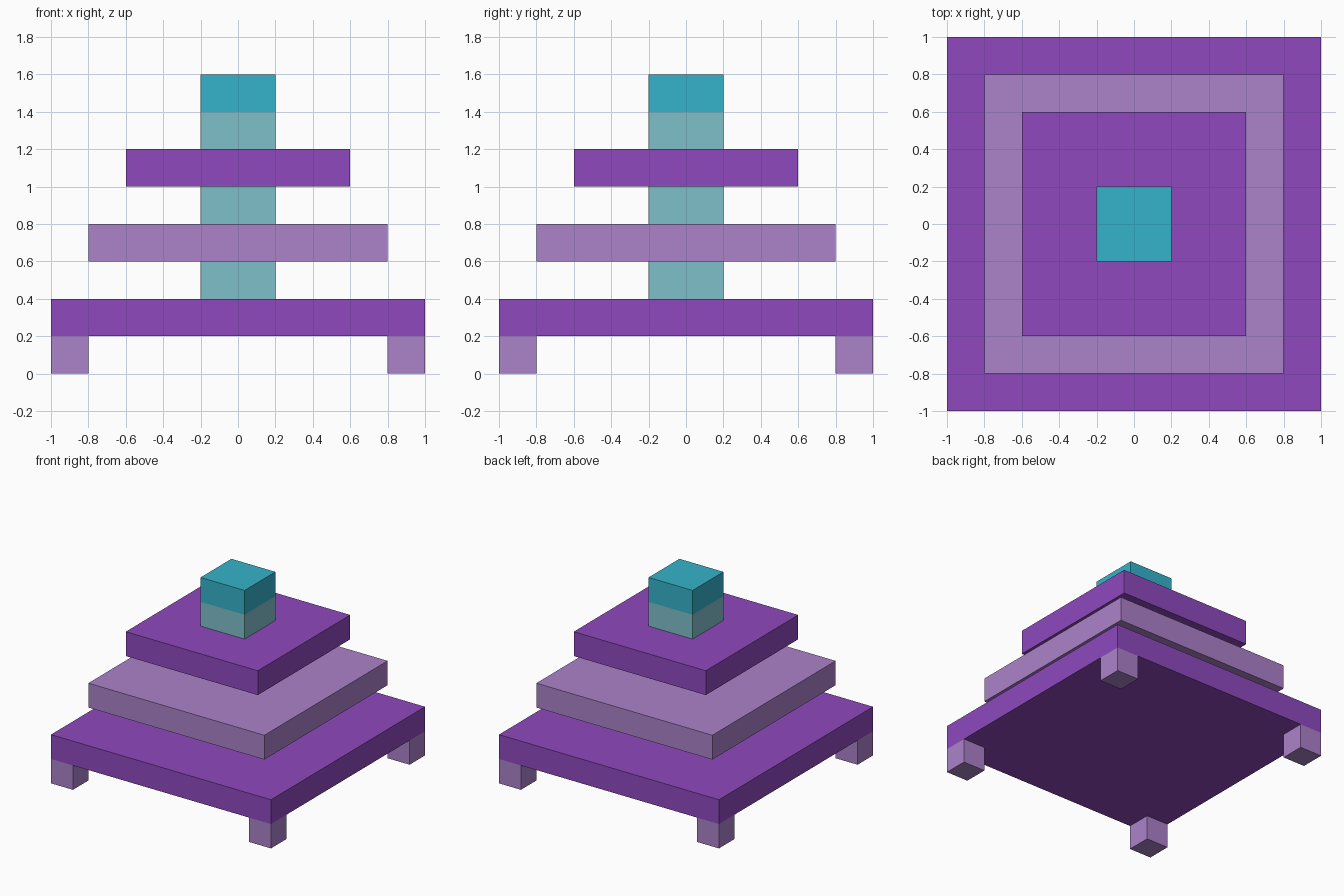
import bpy

if "Cube" in bpy.data.objects:
    bpy.data.objects.remove(bpy.data.objects["Cube"])


def material(name, rgb):
    """Flat colour from 0-255 display values, converted to linear."""
    mat = bpy.data.materials.new(name)
    lin = [(c / 255 / 12.92) if c < 11 else ((c / 255 + 0.055) / 1.055) ** 2.4 for c in rgb]
    mat.diffuse_color = (*lin, 1.0)
    mat.use_nodes = True
    mat.node_tree.nodes["Principled BSDF"].inputs["Base Color"].default_value = mat.diffuse_color
    return mat


def box(name, half, z0, z1, mat, x=0.0, y=0.0):
    """Square block of the given half width between two heights."""
    bpy.ops.mesh.primitive_cube_add(size=1, location=(x, y, (z0 + z1) / 2))
    obj = bpy.context.object
    obj.name = name
    obj.scale = (2 * half, 2 * half, z1 - z0)
    bpy.ops.object.transform_apply(location=False, rotation=False, scale=True)
    obj.data.materials.append(mat)
    return obj


purple = material("purple", (143, 73, 190))
lilac = material("lilac", (172, 130, 201))
teal = material("teal", (53, 179, 203))
pale_teal = material("pale teal", (128, 192, 203))

# Corner feet
for x in (-0.9, 0.9):
    for y in (-0.9, 0.9):
        box("foot", 0.1, 0.0, 0.2, lilac, x, y)

# Stacked tiers
box("bottom_tier", 1.0, 0.2, 0.4, purple)
box("middle_tier", 0.8, 0.6, 0.8, lilac)
box("top_tier", 0.6, 1.0, 1.2, purple)

# Central column segments between the tiers
for z in (0.4, 0.8, 1.2):
    box("column_segment", 0.2, z, z + 0.2, pale_teal)

# Cap block
box("cap", 0.2, 1.4, 1.6, teal)
